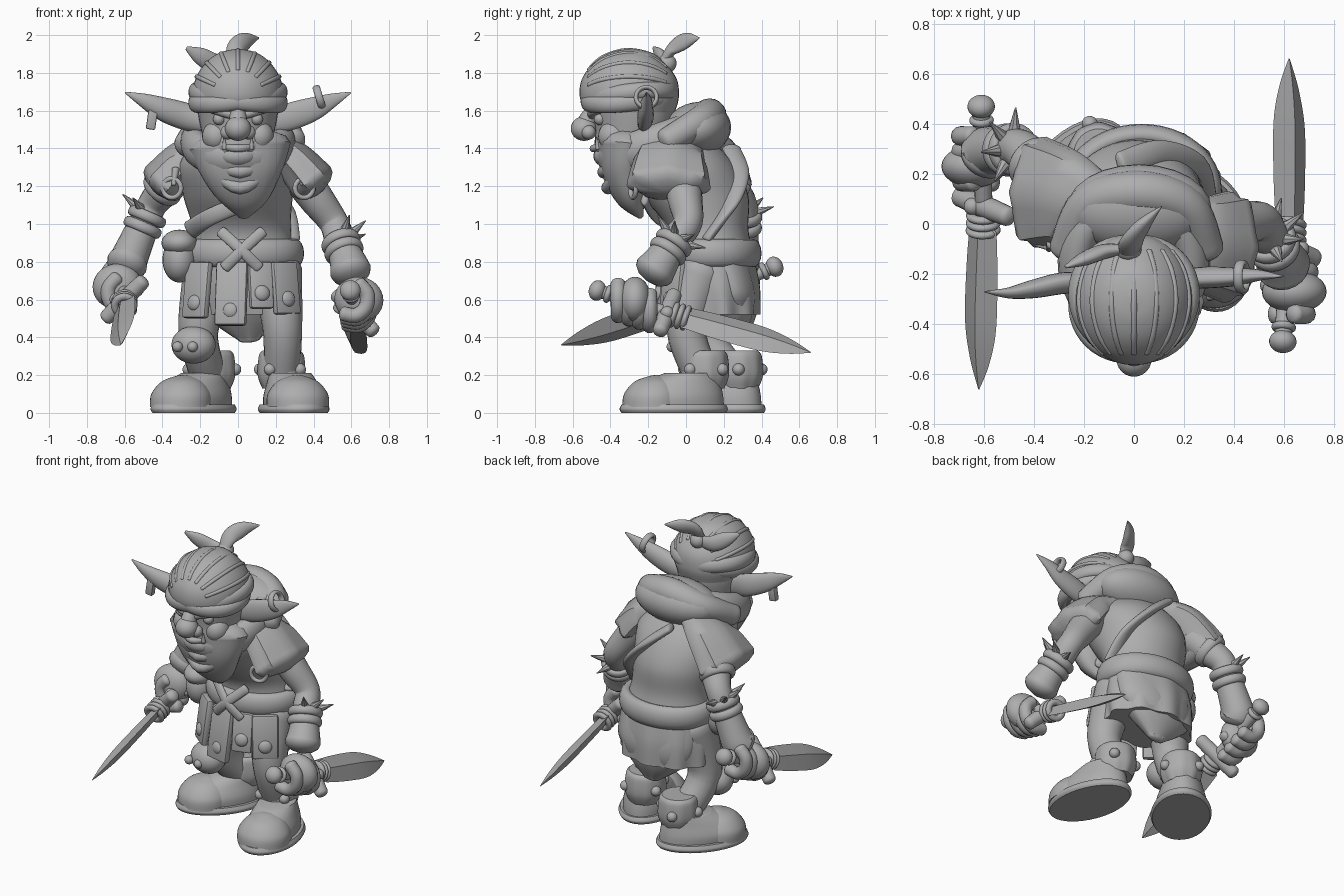
import bpy, bmesh, math
from mathutils import Vector, Matrix

default_cube = bpy.data.objects.get("Cube")
if default_cube:
    bpy.data.objects.remove(default_cube, do_unlink=True)

clay = bpy.data.materials.new("clay_grey")
clay.use_nodes = True
clay.diffuse_color = (.42, .42, .42, 1)
clay.node_tree.nodes["Principled BSDF"].inputs["Base Color"].default_value = clay.diffuse_color


# Shared helpers
def finish(name, bm, crease=.75):
    bmesh.ops.remove_doubles(bm, verts=bm.verts, dist=.0003)
    bmesh.ops.recalc_face_normals(bm, faces=bm.faces)
    mesh = bpy.data.meshes.new(name)
    bm.to_mesh(mesh)
    bm.free()
    mesh.materials.append(clay)
    mesh.shade_smooth()
    mesh.set_sharp_from_angle(angle=crease)
    obj = bpy.data.objects.new(name, mesh)
    bpy.context.collection.objects.link(obj)
    return obj


def aim(axis):
    return Vector(axis).to_track_quat('Z', 'Y').to_matrix().to_4x4()


def spline(rows, steps=6):
    rows = [Vector(r) for r in rows]
    ends = [rows[0]] + rows + [rows[-1]]
    out = []
    for a, b, c, d in zip(ends, ends[1:], ends[2:], ends[3:]):
        for i in range(steps):
            t = i / steps
            out.append(b + (c - a) * t / 2 + (a * 2 - b * 5 + c * 4 - d) * t * t / 2
                       + (b * 3 - a - c * 3 + d) * t ** 3 / 2)
    return out + [rows[-1]]


def skin(bm, loops):
    for low, high in zip(loops, loops[1:]):
        for i in range(len(low)):
            bm.faces.new((low[i - 1], low[i], high[i], high[i - 1]))


def tube(name, rows, flat=1, up=(0, 1, 0), sides=20, wave=0, folds=6, cup=1, crease=.75):
    """Sweep an oval along x, y, z, width rows, with rounded ends."""
    pts = [(Vector(p[:3]), max(p[-1], .003)) for p in spline(rows)]
    first = (pts[1][0] - pts[0][0]).normalized()
    last = (pts[-1][0] - pts[-2][0]).normalized()
    arc = [math.radians(a) for a in (80, 50, 25)]
    (p, w), (q, v) = pts[0], pts[-1]
    stations = [(p - first * w * flat * .6 * math.sin(a), w * math.cos(a), first) for a in arc]
    for i, (pos, width) in enumerate(pts):
        ahead = pts[min(i + 1, len(pts) - 1)][0] - pts[max(i - 1, 0)][0]
        stations.append((pos, width, ahead.normalized()))
    stations += [(q + last * v * flat * .6 * math.sin(a), v * math.cos(a), last) for a in reversed(arc)]
    bm, loops = bmesh.new(), []
    for n, (pos, width, ahead) in enumerate(stations):
        side = ahead.cross(Vector(up)).normalized()
        normal = side.cross(ahead)
        loop = []
        for k in range(sides):
            a = math.tau * k / sides
            r = width * (1 + wave * math.sin(folds * a) * n / len(stations))
            depth = math.sin(a) * flat * (cup if math.sin(a) < 0 else 1)
            loop.append(bm.verts.new(pos + side * r * math.cos(a) + normal * r * depth))
        loops.append(loop)
    skin(bm, loops)
    bm.faces.new(loops[0])
    bm.faces.new(loops[-1])
    return finish(name, bm, crease)


def shell(name, rows, sides=40, wave=0, folds=9):
    """Stack of level ovals: x, y, z, half width, half depth."""
    bm, loops = bmesh.new(), []
    samples = spline(rows)
    for n, (x, y, z, rx, ry) in enumerate(samples):
        loop = []
        for k in range(sides):
            a = math.tau * k / sides
            r = 1 + wave * math.sin(folds * a) * (1 - n / len(samples))
            loop.append(bm.verts.new((x + rx * r * math.cos(a), y + ry * r * math.sin(a), z)))
        loops.append(loop)
    skin(bm, loops)
    bm.faces.new(loops[0])
    bm.faces.new(loops[-1])
    return finish(name, bm)


def ball(name, at, size, axis=(0, 0, 1)):
    bm = bmesh.new()
    size = size if isinstance(size, tuple) else (size,) * 3
    bmesh.ops.create_uvsphere(bm, u_segments=24, v_segments=16, radius=1,
                              matrix=Matrix.Translation(at) @ aim(axis) @ Matrix.Diagonal((*size, 1)))
    return finish(name, bm)


def ring(name, at, radius, thick, tall, axis=(0, 0, 1), depth=None):
    turns = [math.tau * k / 48 for k in range(48)]
    bm, loops = bmesh.new(), []
    place = Matrix.Translation(at) @ aim(axis)
    for a in turns + turns[:1]:
        loops.append([bm.verts.new(place @ Vector((
            (radius + thick * math.cos(b)) * math.cos(a),
            ((depth or radius) + thick * math.cos(b)) * math.sin(a), tall * math.sin(b))))
            for b in turns[::3]])
    skin(bm, loops)
    return finish(name, bm)


def block(name, at, size, axis=(0, 0, 1), bevel=.015):
    bm = bmesh.new()
    bmesh.ops.create_cube(bm, size=1, matrix=Matrix.Translation(at) @ aim(axis) @ Matrix.Diagonal((*size, 1)))
    bmesh.ops.bevel(bm, geom=bm.edges[:], offset=bevel, segments=2, affect='EDGES', profile=.5)
    return finish(name, bm)


# Torso, belt and skirt
shell("torso", [(.03, .14, .6, .24, .19), (.03, .14, .8, .28, .22), (.02, .12, .97, .26, .21), (0, .05, 1.15, .29, .28),
                (0, -.03, 1.32, .31, .28), (0, -.1, 1.46, .2, .22)])
ring("belt", (.03, .14, .845), .275, .045, .075, depth=.215)
for s in (-1, 1):
    tube("belt_knot", [(.02 - s * .09, -.13, .77, .03), (.02, -.15, .86, .03), (.02 + s * .11, -.1, .96, .03)], flat=.6)
tube("chest_strap", [(-.25, .0, .97, .05), (-.14, -.15, 1.04, .045), (.1, -.22, 1.14, .045)], flat=.5)
tube("back_strap", [(.28, .11, .92, .05), (.24, .23, 1.1, .055), (.1, .28, 1.27, .055), (-.05, .24, 1.4, .05)],
     flat=.5, up=(0, 0, 1))
shell("skirt", [(.03, .17, .52, .295, .215), (.03, .155, .67, .3, .23), (.03, .14, .82, .28, .22)], wave=.05, sides=72)
tube("back_cloth", [(.04, .2, .82, .27), (.04, .25, .62, .27), (.05, .27, .5, .19), (.06, .28, .39, .06)],
     flat=.5, wave=.12, folds=9)
for x, y, low, half in ((-.215, -.05, .5, .08), (-.035, -.13, .46, .085), (.12, -.12, .55, .065), (.25, -.07, .52, .08)):
    out = Vector((x - .03, -.3, .05)).normalized()
    tall = .8 - low
    block("skirt_panel", (x, y, low + tall / 2), (half * 2, tall, .045), out)
    ball("panel_stud", Vector((x, y, low + .08)) + out * .025, (.042, .042, .025), out)

# Pouches on the hip
ball("hip_pouch", (-.31, .06, .81), (.09, .11, .12))
ball("pouch_flap", (-.31, .05, .9), (.095, .12, .07))

# Shoulder capes with toggles
for s, y in ((1, -.08), (-1, .11)):
    tube("shoulder_cape", [(s * .15, y * .5, 1.4, .15), (s * .28, y, 1.34, .19), (s * .39, y * 1.15, 1.22, .22)],
         flat=.55, up=(-s, 0, -.8), wave=.1, folds=7)
    ring("toggle_ring", (s * .35, y - .2, 1.19), .05, .013, .013, (s * .3, -1, 0))
    tube("toggle_pin", [(s * .33, y - .19, 1.29, .02), (s * .34, y - .21, 1.21, .012)])

# Scarf and lowered hood
ring("scarf_roll", (0, -.15, 1.43), .23, .075, .1, (0, -.35, 1), depth=.26)
tube("scarf_bib", [(.01, -.31, 1.41, .27), (.02, -.32, 1.28, .22), (.03, -.29, 1.14, .14), (.03, -.24, 1.04, .03)],
     flat=.58)
for drop in (0, .07, .14):
    w = .25 - drop * .5
    tube("scarf_fold", [(.01 - w, -.2 - drop, 1.46 - drop, .02), (.01, -.455 + drop * .3, 1.36 - drop * 1.2, .035),
                        (.02 + w, -.2 - drop, 1.46 - drop, .02)], up=(0, 0, 1))
ball("hood", (.02, .06, 1.5), (.29, .18, .145), (0, -.2, 1))
tube("hood_rim", [(-.27, -.1, 1.42, .07), (-.18, .08, 1.52, .08), (.02, .125, 1.575, .09),
                  (.21, .07, 1.54, .08), (.29, -.1, 1.44, .07)], up=(0, 0, 1))

# Head and face
shell("head", [(0, -.3, 1.28, .1, .1), (0, -.31, 1.38, .16, .17), (0, -.28, 1.5, .195, .2),
               (0, -.28, 1.62, .215, .22), (0, -.3, 1.72, .21, .22)])
tube("nose_bridge", [(0, -.46, 1.62, .035), (0, -.51, 1.57, .045), (0, -.54, 1.5, .055)])
ball("nose", (0, -.54, 1.505), (.07, .07, .065))
ball("chin", (0, -.42, 1.36), (.1, .07, .06))
tube("lower_lip", [(-.12, -.4, 1.42, .015), (0, -.49, 1.4, .02), (.12, -.4, 1.42, .015)], up=(0, 0, 1))
for s in (-1, 1):
    ball("nostril", (s * .055, -.515, 1.485), .038)
    ball("cheek", (s * .115, -.385, 1.465), (.075, .08, .08))
    ball("eye", (s * .1, -.455, 1.555), .032)
    tube("brow", [(s * .03, -.5, 1.575, .022), (s * .1, -.485, 1.6, .026), (s * .18, -.41, 1.62, .02)])
    tube("tusk", [(s * .07, -.465, 1.4, .015), (s * .075, -.475, 1.46, .003)])
    tip = -.21 if s > 0 else -.27
    tube("ear", [(s * .17, -.23, 1.54, .06), (s * .28, -.225, 1.57, .072), (s * .4, (tip - .23) / 2, 1.61, .062),
                 (s * .5, tip, 1.655, .037), (s * .595, tip, 1.695, .005)], flat=.75, up=(0, s, 0), cup=.6)
ring("ear_hoop", (.43, -.21, 1.67), .055, .012, .02, (1, 0, .3))
block("ear_tag", (-.455, -.27, 1.56), (.04, .05, .12), (.15, 0, 1), .008)

# Bandana with knot
shell("bandana", [(0, -.29, 1.59, .215, .23), (0, -.3, 1.67, .238, .262), (0, -.3, 1.77, .225, .25),
                  (0, -.3, 1.86, .165, .18), (0, -.29, 1.91, .09, .1), (0, -.29, 1.927, .005, .005)])
for s in (-1, 1):
    ring("bandana_band", (0, -.3, 1.67), .218, .032, .045, (s * .13, -.1, 1), depth=.242)
for s in range(-3, 4):
    path = [Vector((.24 * math.sin(t) * math.sin(s * .38), -.26 * math.cos(t), .24 * math.sin(t) * math.cos(s * .38)))
            for t in (.6, 1, 1.5, 2, 2.4)]
    tube("bandana_crease", [(*(p + Vector((0, -.3, 1.68))), .012) for p in path], up=path[2])
ball("bandana_knot", (-.02, -.1, 1.85), .05)
tube("knot_tail", [(-.02, -.12, 1.86, .035), (-.01, -.07, 1.93, .05), (.04, 0, 1.97, .045), (.11, .07, 1.985, .004)], flat=.6)
tube("knot_tail", [(-.03, -.1, 1.85, .03), (-.12, -.11, 1.85, .05), (-.2, -.14, 1.89, .045), (-.27, -.17, 1.93, .012)], flat=.6)

# Legs and boots
legs = (((.2, .08, .75), (.235, .0, .45), (.23, .1, .16), (.295, -.065, 0), (.2, -1, 0)),
        ((-.15, .15, .75), (-.21, .1, .42), (-.14, .28, .16), (-.235, .165, 0), (-.6, -.8, 0)))
for hip, knee, ankle, middle, toward in legs:
    tube("leg", [(*hip, .14), (*knee, .105), (*ankle, .095)])
    ankle, middle, toward = [Vector(v) for v in (ankle, middle, toward)]
    toward.normalize()
    across = toward.cross((0, 0, 1))
    turn = Matrix.Translation(middle) @ Matrix((across, toward, (0, 0, 1))).transposed().to_4x4()
    sole = shell("boot_sole", [(0, 0, 0, .175, .28), (0, 0, .02, .185, .29), (0, 0, .045, .175, .28)])
    upper = shell("boot_upper", [(0, 0, .03, .155, .27), (0, 0, .09, .155, .265), (0, -.04, .16, .13, .21),
                                 (0, -.09, .21, .11, .14)])
    cap = shell("boot_toe", [(0, .11, .03, .165, .165), (0, .11, .1, .16, .155), (0, .1, .165, .11, .11),
                             (0, .09, .195, .04, .04), (0, .09, .2, .003, .003)])
    for part in (sole, upper, cap):
        part.data.transform(turn)
    x, y, z = ankle
    shell("boot_cuff", [(x, y, .13, .1, .1), (x, y, .2, .125, .125), (x, y, .3, .12, .12), (x, y, .33, .1, .1)], wave=.03)
    for turn_by in (-2.2, -.7, .7, 2.2):
        out = Matrix.Rotation(turn_by, 3, 'Z') @ toward
        ball("boot_stud", ankle + out * .125 + Vector((0, 0, .07)), .032, out)

# Knee guard
ball("knee_guard", (-.235, .02, .36), (.12, .1, .1), (-.3, -.8, .2))
for x, y in ((-.32, -.06), (-.24, -.075)):
    ball("knee_stud", (x, y, .35), .028)

# Arms, bracers, fists and daggers
ring("sleeve_band", (-.4, .24, 1.19), .09, .022, .035, (-.5, .4, -.6))
arms = ((1, (.33, -.02, 1.25), (.505, .01, 1.01), (.585, -.14, .79), (.64, -.27, .6), .5,
         (.595, -.46, .645), (.62, -.1, .53), (.62, .66, .32)),
        (-1, (-.32, .18, 1.27), (-.455, .3, 1.1), (-.575, .29, .82), (-.64, .23, .67), .22,
         (-.61, .46, .77), (-.6, .07, .6), (-.62, -.66, .36)))
for s, shoulder, elbow, wrist, palm, band, pommel, guard, tip in arms:
    shoulder, elbow, wrist, palm, pommel, guard, tip = [
        Vector(v) for v in (shoulder, elbow, wrist, palm, pommel, guard, tip)]
    tube("arm", [(*shoulder, .1), (*shoulder.lerp(elbow, .5), .092), (*elbow, .078), (*elbow.lerp(wrist, .4), .08),
                 (*wrist, .075)])
    lower = wrist - elbow
    cuff = elbow.lerp(wrist, band)
    tube("bracer", [(*elbow.lerp(wrist, band + .2), .085), (*wrist, .1), (*wrist.lerp(palm, .2), .11)])
    for shift in (0, .2):
        ring("arm_band", elbow.lerp(wrist, band + shift), .086, .02, .028, lower)
    # Spikes stand around the outside of the band
    frame = aim(lower).to_3x3()
    for k in range(8):
        out = frame @ Vector((math.cos(k * .785), math.sin(k * .785), -.35))
        if out.x * s > -.2:
            root = cuff + out * .08
            tube("bracer_spike", [(*root, .025), (*(root + out * .085), .003)], up=(.3, .5, .8), sides=8)
    # Fist wrapped around the grip
    ball("palm", palm, (.085, .13, .12), (s * .2, 0, 1))
    tube("grip", [(*pommel, .035), (*guard, .035)], up=(0, 0, 1))
    along = (guard - pommel).normalized()
    rise = Vector((0, 0, 1))
    for k in range(4):
        core = pommel.lerp(guard, .28 + k * .155) + Vector((0, 0, -.01))
        curl = [(*(core + Vector((s, 0, 0)) * math.cos(a) * .085 + rise * math.sin(a) * .09), .04)
                for a in (1.1, .3, -.5, -1.3, -2.1)]
        tube("finger", curl, up=along, sides=12)
    tube("thumb", [(*(palm + rise * .05 - Vector((s * .05, 0, 0))), .04),
                   (*(pommel.lerp(guard, .6) - Vector((s * .075, 0, .03))), .035)], sides=12)
    ball("pommel", pommel - along * .01, (.055, .055, .045), along)
    ring("pommel_collar", pommel + along * .05, .035, .014, .015, along)
    # Guard, collars and ridged blade
    face = Vector((s, 0, 1))
    broad = along.cross(face).normalized()
    tube("guard", [(*(guard - broad * .14), .04), (*guard, .045), (*(guard + broad * .14), .04)], up=along)
    ball("guard_boss", guard + Vector((s * .045, 0, 0)), .035)
    for f in (.05, .09, .13):
        ring("blade_collar", guard.lerp(tip, f), .05, .02, .016, along)
    tube("blade", [(*guard.lerp(tip, f), w) for f, w in ((.12, .078), (.35, .09), (.65, .09), (.85, .055), (1, .003))],
         flat=.35, up=face, sides=4, crease=.3)
